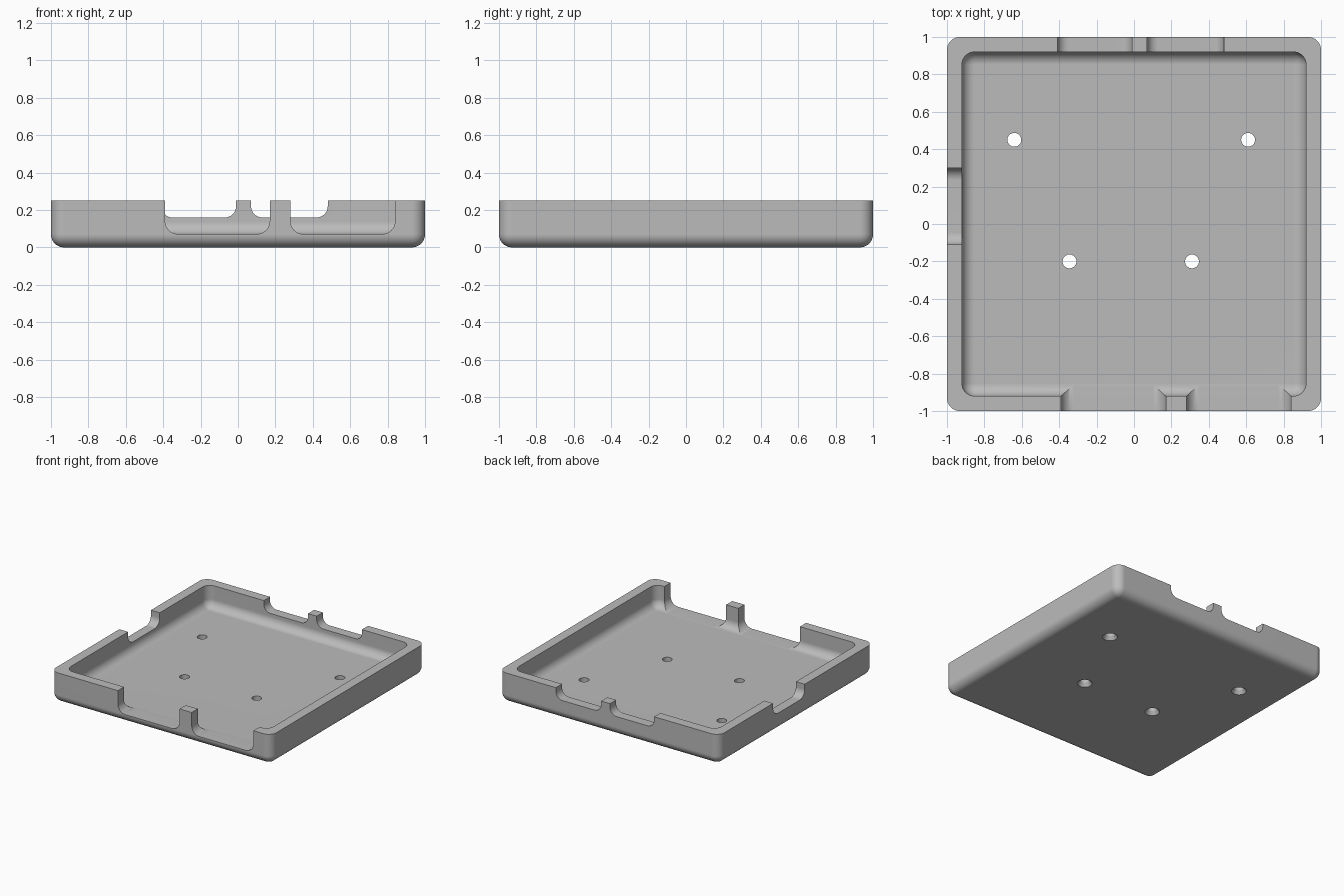
import bpy
import bmesh
import math

if "Cube" in bpy.data.objects:
    bpy.data.objects.remove(bpy.data.objects["Cube"], do_unlink=True)

TOP, FLOOR, WALL = 0.25, 0.07, 0.08
GREY = (0.5, 0.5, 0.5, 1)

grey = bpy.data.materials.new("grey_plastic")
grey.use_nodes = True
grey.diffuse_color = GREY
grey.node_tree.nodes["Principled BSDF"].inputs["Base Color"].default_value = GREY


def finish(name, bm):
    bmesh.ops.recalc_face_normals(bm, faces=bm.faces)
    mesh = bpy.data.meshes.new(name)
    bm.to_mesh(mesh)
    bm.free()
    mesh.materials.append(grey)
    obj = bpy.data.objects.new(name, mesh)
    bpy.context.collection.objects.link(obj)
    return obj


def rounded_box(name, x, y, z, radius, choose):
    """Box between the given ranges, rounded along the edges that choose accepts."""
    bm = bmesh.new()
    bmesh.ops.create_cube(bm, size=1)
    for v in bm.verts:
        for i, (low, high) in enumerate((x, y, z)):
            v.co[i] = low if v.co[i] < 0 else high
    edges = []
    for e in bm.edges:
        along = [abs(d) > 1e-6 for d in e.verts[1].co - e.verts[0].co].index(True)
        low = max(v.co.z for v in e.verts) < z[0] + 1e-6
        if choose(along, low):
            edges.append(e)
    bmesh.ops.bevel(bm, geom=edges, offset=radius, offset_type='OFFSET',
                    segments=10, profile=0.5, affect='EDGES', clamp_overlap=True)
    return finish(name, bm)


def cone(name, x, y, r1, r2, low, high):
    bm = bmesh.new()
    bmesh.ops.create_cone(bm, cap_ends=True, segments=32, radius1=r1, radius2=r2,
                          depth=high - low)
    bmesh.ops.translate(bm, verts=bm.verts, vec=(x, y, (low + high) / 2))
    return finish(name, bm)


# Outer shell and hollow, rounded at the corners and along the bottom
dish = lambda along, low: along == 2 or low
tray = rounded_box("tray", (-1, 1), (-1, 1), (0, TOP), 0.07, dish)
inner = 1 - WALL
cutters = [rounded_box("hollow_cutter", (-inner, inner), (-inner, inner),
                       (FLOOR, 0.5), 0.068, dish)]

# Deep front openings, level with the floor
for x in ((-0.39, 0.17), (0.28, 0.84)):
    cutters.append(rounded_box("front_notch_cutter", x, (-1.1, -0.8),
                               (FLOOR + 0.001, 0.5), 0.07,
                               lambda along, low: along == 1 and low))

# Shallow back openings
for x in ((-0.41, -0.01), (0.07, 0.48)):
    cutters.append(rounded_box("back_notch_cutter", x, (0.8, 1.1), (0.16, 0.5), 0.06,
                               lambda along, low: along == 1 and low))

# Cable opening in the right wall
cutters.append(rounded_box("right_notch_cutter", (-1.1, -0.8), (-0.11, 0.30),
                           (0.145, 0.5), 0.065,
                           lambda along, low: along == 0 and low))

# Screw holes, countersunk from below
for x, y in ((-0.64, 0.45), (0.61, 0.45), (-0.345, -0.2), (0.31, -0.2)):
    cutters.append(cone("screw_hole_cutter", x, y, 0.037, 0.037, -0.1, 0.15))
    cutters.append(cone("countersink_cutter", x, y, 0.062, 0.03, -0.01, 0.04))

bpy.ops.object.select_all(action='DESELECT')
tray.select_set(True)
bpy.context.view_layer.objects.active = tray
for cutter in cutters:
    cutter.hide_render = True
    cut = tray.modifiers.new(cutter.name, 'BOOLEAN')
    cut.operation = 'DIFFERENCE'
    cut.solver = 'EXACT'
    cut.object = cutter
    bpy.ops.object.modifier_apply(modifier=cut.name)
for cutter in cutters:
    bpy.data.objects.remove(cutter, do_unlink=True)

# Smooth fillets, crisp rims
bpy.ops.object.shade_smooth_by_angle(angle=math.radians(30))
weighted = tray.modifiers.new("flat_faces", 'WEIGHTED_NORMAL')
weighted.keep_sharp = True
